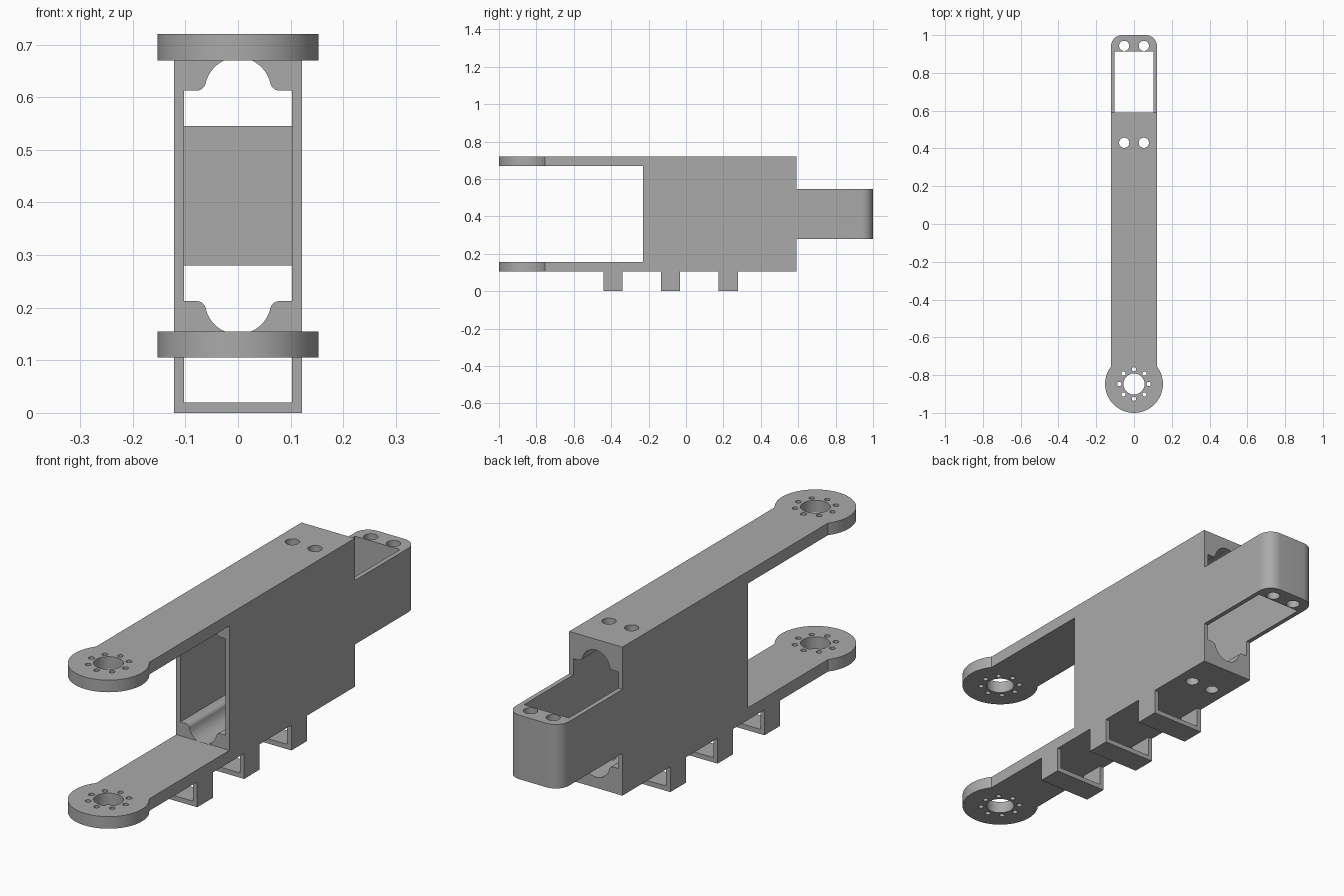
import bpy, bmesh, math
from mathutils import Vector

cube = bpy.data.objects.get("Cube")
if cube:
    bpy.data.objects.remove(cube, do_unlink=True)

grey = bpy.data.materials.new("matte grey")
grey.use_nodes = True
grey.diffuse_color = (0.4, 0.4, 0.4, 1)
grey.node_tree.nodes["Principled BSDF"].inputs["Base Color"].default_value = (0.4, 0.4, 0.4, 1)

HALF, INNER = 0.122, 0.103       # outer and inner half widths
LOW, HIGH, PLATE = 0.105, 0.72, 0.05
MID = (LOW + HIGH) / 2
HUB_Y, HUB_R = -0.847, 0.153


def prism(name, points, direction):
    """Extrude a closed outline of 3D points along a direction."""
    bm = bmesh.new()
    face = bm.faces.new([bm.verts.new(p) for p in points])
    new = bmesh.ops.extrude_face_region(bm, geom=[face])["geom"]
    bmesh.ops.translate(bm, vec=Vector(direction),
                        verts=[v for v in new if isinstance(v, bmesh.types.BMVert)])
    bmesh.ops.recalc_face_normals(bm, faces=bm.faces)
    mesh = bpy.data.meshes.new(name)
    bm.to_mesh(mesh)
    bm.free()
    mesh.materials.append(grey)
    obj = bpy.data.objects.new(name, mesh)
    bpy.context.collection.objects.link(obj)
    return obj


def disc(name, x, y, z, radius, height, sides):
    ring = [2 * math.pi * i / sides for i in range(sides)]
    return prism(name, [(x + radius * math.cos(a), y + radius * math.sin(a), z) for a in ring],
                 (0, 0, height))


def combine(target, tool, operation):
    """Apply a boolean and discard the tool."""
    tool.hide_render = True
    mod = target.modifiers.new("boolean", "BOOLEAN")
    mod.operation, mod.solver, mod.object = operation, "EXACT", tool
    bpy.context.view_layer.objects.active = target
    bpy.ops.object.modifier_apply(modifier=mod.name)
    bpy.data.objects.remove(tool, do_unlink=True)


# Frame side outline: lower arm with three feet, rear block, body, upper arm
outline = [(HUB_Y, LOW)]
for centre in (-0.39, -0.083, 0.226):
    outline += [(centre - 0.051, LOW), (centre - 0.051, 0), (centre + 0.051, 0), (centre + 0.051, LOW)]
outline += [(0.59, LOW), (0.59, 0.28), (1, 0.28), (1, 0.545), (0.59, 0.545), (0.59, HIGH),
            (HUB_Y, HIGH), (HUB_Y, HIGH - PLATE), (-0.23, HIGH - PLATE),
            (-0.23, LOW + PLATE), (HUB_Y, LOW + PLATE)]
frame = prism("arm_frame", [(-HALF, y, z) for y, z in outline], (2 * HALF, 0, 0))

# Rounded vertical corners on the rear block
bm = bmesh.new()
bm.from_mesh(frame.data)
corners = [e for e in bm.edges if all(v.co.y > 0.99 for v in e.verts)
           and abs(e.verts[0].co.x - e.verts[1].co.x) < 0.01]
bmesh.ops.bevel(bm, geom=corners, offset=0.06, segments=12, profile=0.5, affect="EDGES")
bm.to_mesh(frame.data)
bm.free()

# Round hubs at the arm ends
for z in (LOW, HIGH - PLATE):
    combine(frame, disc("hub", 0, HUB_Y, z, HUB_R, PLATE, 72), "UNION")

# Tunnel section: straight sides with a filleted arch at top and bottom
ARCH, FILLET, SPRING = 0.063, 0.018, 0.2
reach = math.sqrt((ARCH + FILLET) ** 2 - FILLET ** 2)
tilt = math.atan2(FILLET, reach)
quarter = [(INNER, SPRING)]
for i in range(9):
    a = -math.pi / 2 - (math.pi / 2 - tilt) * i / 8
    quarter.append((reach + FILLET * math.cos(a), SPRING + FILLET + FILLET * math.sin(a)))
for i in range(1, 17):
    a = tilt + (math.pi / 2 - tilt) * i / 16
    quarter.append((ARCH * math.cos(a), SPRING + ARCH * math.sin(a)))
half = quarter + [(-x, z) for x, z in quarter[-2::-1]]
section = half + [(-x, -z) for x, z in half]
tunnel = prism("tunnel_cutter", [(x, -0.23, MID + z) for x, z in section], (0, 1.143, 0))
combine(frame, tunnel, "DIFFERENCE")

# Openings through the feet
slot = prism("foot_cutter", [(x, -0.6, z) for x, z in
             ((-INNER, 0.02), (INNER, 0.02), (INNER, LOW), (-INNER, LOW))], (0, 1, 0))
combine(frame, slot, "DIFFERENCE")

# Vertical holes: hub bores, bolt circles and two pairs of screw holes
holes = [(0, HUB_Y, 0.056, 48)]
for i in range(8):
    a = i * math.pi / 4
    holes.append((0.078 * math.cos(a), HUB_Y + 0.078 * math.sin(a), 0.011, 20))
holes += [(x, y, 0.027, 32) for x in (-0.052, 0.052) for y in (0.43, 0.943)]
for x, y, radius, sides in holes:
    combine(frame, disc("hole_cutter", x, y, -0.1, radius, 1, sides), "DIFFERENCE")

# Smooth curves, sharp corners
bpy.ops.object.select_all(action="DESELECT")
frame.select_set(True)
bpy.context.view_layer.objects.active = frame
bpy.ops.object.shade_smooth_by_angle(angle=math.radians(30))
